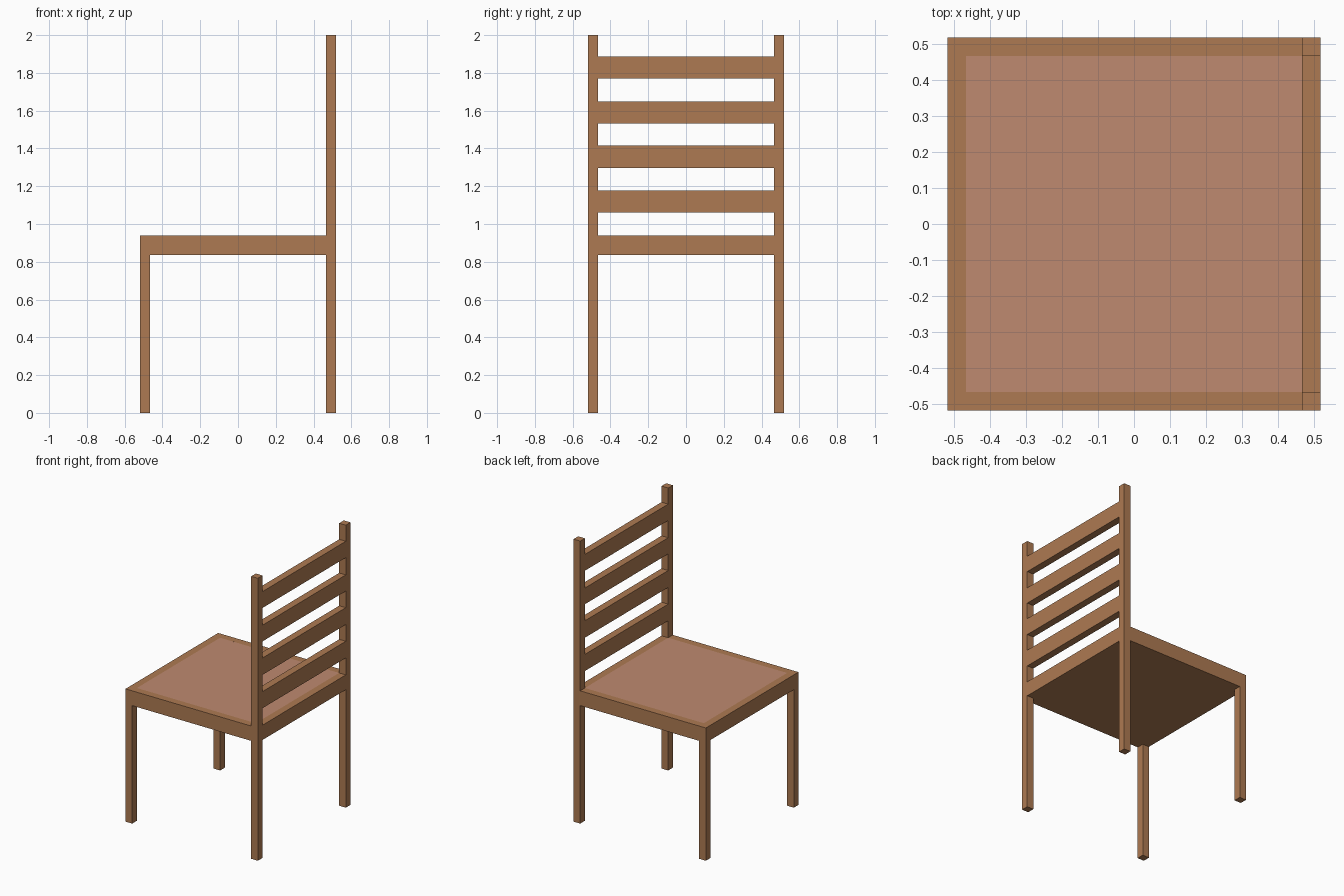
import bpy
import bmesh
from mathutils import Vector

if "Cube" in bpy.data.objects:
    bpy.data.objects.remove(bpy.data.objects["Cube"])

H = 0.518          # half width of the chair
I = 0.466          # inner face of posts and rails
SEAT = (0.835, 0.94)


def material(name, rgb):
    m = bpy.data.materials.new(name)
    m.diffuse_color = (*rgb, 1)
    m.use_nodes = True
    m.node_tree.nodes["Principled BSDF"].inputs["Base Color"].default_value = m.diffuse_color
    return m


wood = material("wood", (0.42, 0.195, 0.084))
cushion = material("seat_cover", (0.52, 0.253, 0.162))


def box(name, x, y, z, mat=wood):
    """Box from (min, max) ranges along each axis."""
    bm = bmesh.new()
    bmesh.ops.create_cube(bm, size=1)
    bmesh.ops.scale(bm, verts=bm.verts, vec=Vector((x[1] - x[0], y[1] - y[0], z[1] - z[0])))
    bmesh.ops.translate(bm, verts=bm.verts, vec=Vector((sum(x) / 2, sum(y) / 2, sum(z) / 2)))
    mesh = bpy.data.meshes.new(name)
    bm.to_mesh(mesh)
    bm.free()
    mesh.materials.append(mat)
    ob = bpy.data.objects.new(name, mesh)
    bpy.context.collection.objects.link(ob)
    return ob


# Legs, tall back posts and side rails, one set per side
for side, y in (("right", (-H, -I)), ("left", (I, H))):
    box(f"short_leg_{side}", (-H, -I), y, (0, SEAT[0]))
    box(f"back_post_{side}", (I, H), y, (0, 2))
    box(f"side_rail_{side}", (-H, I), y, SEAT)

# Rails closing the seat frame
box("seat_front_rail", (-H, -I), (-I, I), SEAT)
box("seat_back_rail", (I, H), (-I, I), SEAT)

# Flush seat panel: coloured on top, wood underneath
seat = box("seat_panel", (-I, I), (-I, I), SEAT)
seat.data.materials.append(cushion)
for f in seat.data.polygons:
    f.material_index = 1 if f.normal.z > 0.5 else 0

# Ladder back slats
for i, z in enumerate(((1.06, 1.178), (1.296, 1.416), (1.533, 1.648), (1.77, 1.886))):
    box(f"back_slat_{i + 1}", (I, H), (-I, I), z)
